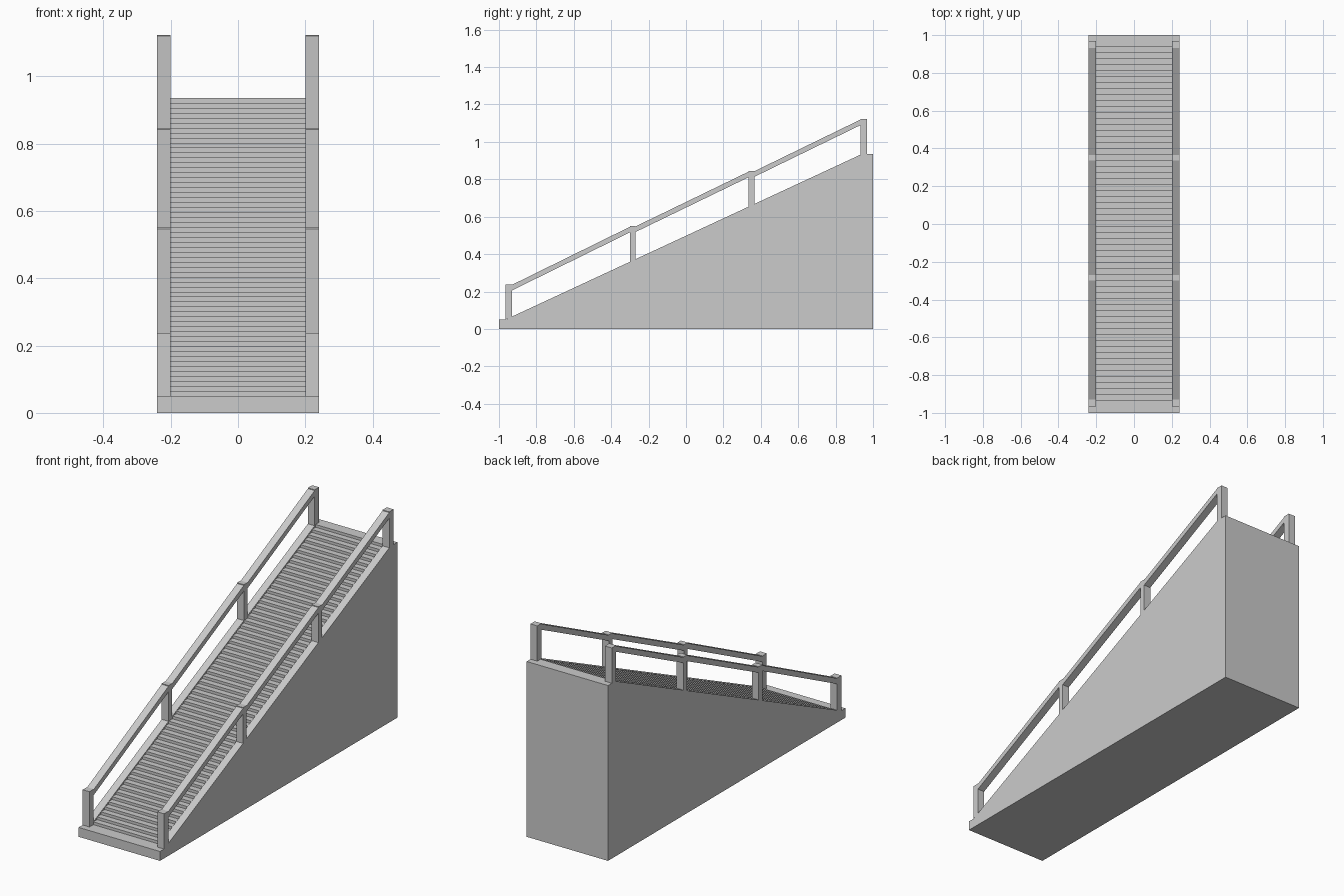
import bpy, bmesh

if "Cube" in bpy.data.objects:
    bpy.data.objects.remove(bpy.data.objects["Cube"])

W, INNER = 0.24, 0.20            # half width overall, half width of the treads
A, B = (-0.965, 0.05), (0.94, 0.935)   # slope start and end (y, z)
STEPS = 60
SLOPE = (B[1] - A[1]) / (B[0] - A[0])


def slope_z(y):
    return min(A[1] + (y - A[0]) * SLOPE, B[1]) if y > A[0] else A[1]


def finish(bm, name):
    bmesh.ops.remove_doubles(bm, verts=bm.verts, dist=1e-5)
    me = bpy.data.meshes.new(name)
    bm.to_mesh(me)
    bm.free()
    ob = bpy.data.objects.new(name, me)
    bpy.context.collection.objects.link(ob)
    return ob


def strip(bm, pts, x0, x1):
    """Sweep an open y-z profile across x, facing up / front."""
    for (ya, za), (yb, zb) in zip(pts, pts[1:]):
        bm.faces.new([bm.verts.new(p) for p in
                      ((x0, ya, za), (x1, ya, za), (x1, yb, zb), (x0, yb, zb))])


def prism(name, pts):
    """Closed y-z outline spanning the stringer width, mirrored to both sides."""
    bm = bmesh.new()
    f = bm.faces.new([bm.verts.new((INNER, y, z)) for y, z in pts])
    ext = bmesh.ops.extrude_face_region(bm, geom=[f])["geom"]
    bmesh.ops.translate(bm, vec=(W - INNER, 0, 0),
                        verts=[v for v in ext if isinstance(v, bmesh.types.BMVert)])
    bmesh.ops.recalc_face_normals(bm, faces=bm.faces)
    ob = finish(bm, name)
    ob.modifiers.new("both_sides", 'MIRROR').use_axis[0] = True
    return ob


# Solid base: outer walls, bottom, landings and stringer tops
bm = bmesh.new()
outline = [(-1, 0), (-1, A[1]), A, B, (1, B[1]), (1, 0)]
for s in (-1, 1):
    side = [(s * W, y, z) for y, z in outline]
    bm.faces.new([bm.verts.new(p) for p in (side if s < 0 else side[::-1])][::-1])
strip(bm, outline[:3], -W, W)
strip(bm, outline[3:] + outline[:1], -W, W)
strip(bm, [A, B], -W, -INNER)
strip(bm, [A, B], INNER, W)
finish(bm, "staircase_base")

# Sunken steps with the small triangular cheeks beside each tread
bm = bmesh.new()
run, rise = (B[0] - A[0]) / STEPS, (B[1] - A[1]) / STEPS
for i in range(STEPS):
    y, z = A[0] + i * run, A[1] + i * rise
    tri = [(y, z), (y + run, z), (y + run, z + rise)]
    strip(bm, tri, -INNER, INNER)
    for s in (-1, 1):
        cheek = [(s * INNER, a, b) for a, b in tri]
        bm.faces.new([bm.verts.new(p) for p in (cheek if s < 0 else cheek[::-1])])
finish(bm, "steps")

# Handrail posts: front y, back y, top z
posts = [(-0.966, -0.93, 0.238), (-0.30, -0.27, 0.55),
         (0.335, 0.365, 0.845), (0.932, 0.968, 1.123)]
for n, (y0, y1, top) in enumerate(posts, 1):
    outline = [(y0, slope_z(y0)), (y1, slope_z(y1)), (y1, top), (y0, top)]
    if y0 < B[0] < y1:
        outline.insert(1, B)
    prism(f"rail_post_{n}", outline)

# Sloping handrails between neighbouring posts
T = 0.03
for n, (p, q) in enumerate(zip(posts, posts[1:]), 1):
    ya, za, yb, zb = p[1], p[2] - 0.002, q[0], q[2] - 0.004
    prism(f"handrail_{n}", [(ya, za - T), (yb, zb - T), (yb, zb), (ya, za)])
